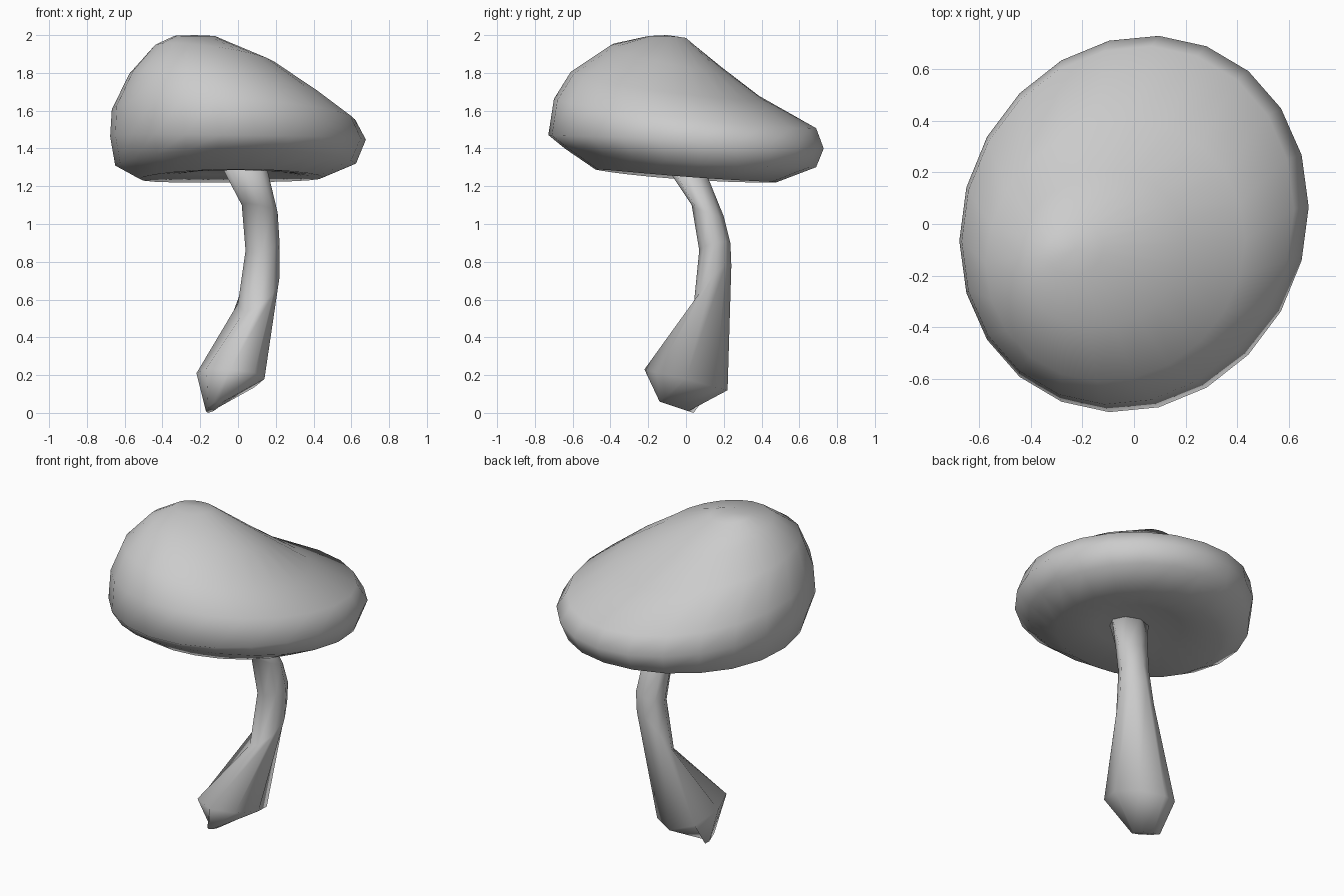
import bpy
import bmesh
from math import sin, cos, pi

if "Cube" in bpy.data.objects:
    bpy.data.objects.remove(bpy.data.objects["Cube"])


def loft(name, rings, start, end):
    """Skin a list of point rings and close both ends to a pole."""
    bm = bmesh.new()
    loops = [[bm.verts.new(p) for p in ring] for ring in rings]
    n = len(loops[0])
    for a, b in zip(loops, loops[1:]):
        for i in range(n):
            j = (i + 1) % n
            bm.faces.new((a[i], a[j], b[j], b[i]))
    for loop, pole in ((loops[0], start), (loops[-1], end)):
        v = bm.verts.new(pole)
        for i in range(n):
            bm.faces.new((loop[i], loop[(i + 1) % n], v))
    bmesh.ops.recalc_face_normals(bm, faces=bm.faces)
    mesh = bpy.data.meshes.new(name)
    bm.to_mesh(mesh)
    bm.free()
    for p in mesh.polygons:
        p.use_smooth = True
    obj = bpy.data.objects.new(name, mesh)
    bpy.context.collection.objects.link(obj)
    return obj


def ring(x0, x1, y0, y1, zw, ze, zs, zn, sides, skew=0.0):
    """Oval between x/y limits, with its own height at west, east, south, north."""
    pts = []
    mean = (zw + ze + zs + zn) / 4
    bend = (zw + ze - zs - zn) / 4
    for i in range(sides):
        t = 2 * pi * i / sides
        u, v = cos(t), sin(t + skew)
        z = mean + u * (ze - zw) / 2 + v * (zn - zs) / 2 + bend * cos(2 * t)
        pts.append(((x0 + x1) / 2 + u * (x1 - x0) / 2,
                    (y0 + y1) / 2 + v * (y1 - y0) / 2, z))
    return pts


# Cap: lopsided dome, from the underside up to the off-centre peak
cap_rings = [
    (-.25, .25, -.20, .30, 1.27, 1.27, 1.285, 1.26),
    (-.52, .45, -.48, .48, 1.235, 1.25, 1.29, 1.22),
    (-.65, .625, -.64, .69, 1.305, 1.325, 1.40, 1.30),
    (-.677, .677, -.73, .73, 1.46, 1.45, 1.47, 1.40),
    (-.668, .62, -.70, .69, 1.60, 1.56, 1.66, 1.51),
    (-.575, .43, -.61, .40, 1.79, 1.70, 1.80, 1.67),
    (-.45, .20, -.40, .20, 1.93, 1.85, 1.94, 1.82),
    (-.34, -.12, -.20, .00, 1.995, 1.995, 1.995, 1.985),
]
loft("cap", [ring(*r, 22, 0.09) for r in cap_rings],
     (0.02, 0.03, 1.29), (-.23, -.10, 2.0))

# Stem: bent stalk with a swollen, tilted base
stem_rings = [
    (-.17, -.09, -.14, .04, .03, .03, .06, .00, 8, -0.8),
    (-.22, .14, -.22, .22, .21, .18, .23, .12, 8),
    (.00, .22, .04, .24, .58, .72, .56, .78, 8),
    (.04, .22, .07, .235, .86, .90, .86, .90, 8),
    (.02, .21, .03, .20, 1.10, 1.06, 1.10, 1.04, 8),
    (-.09, .15, -.11, .09, 1.31, 1.31, 1.31, 1.31, 8),
]
loft("stem", [ring(*r) for r in stem_rings],
     (-.13, -.05, .03), (.03, -.01, 1.32))
